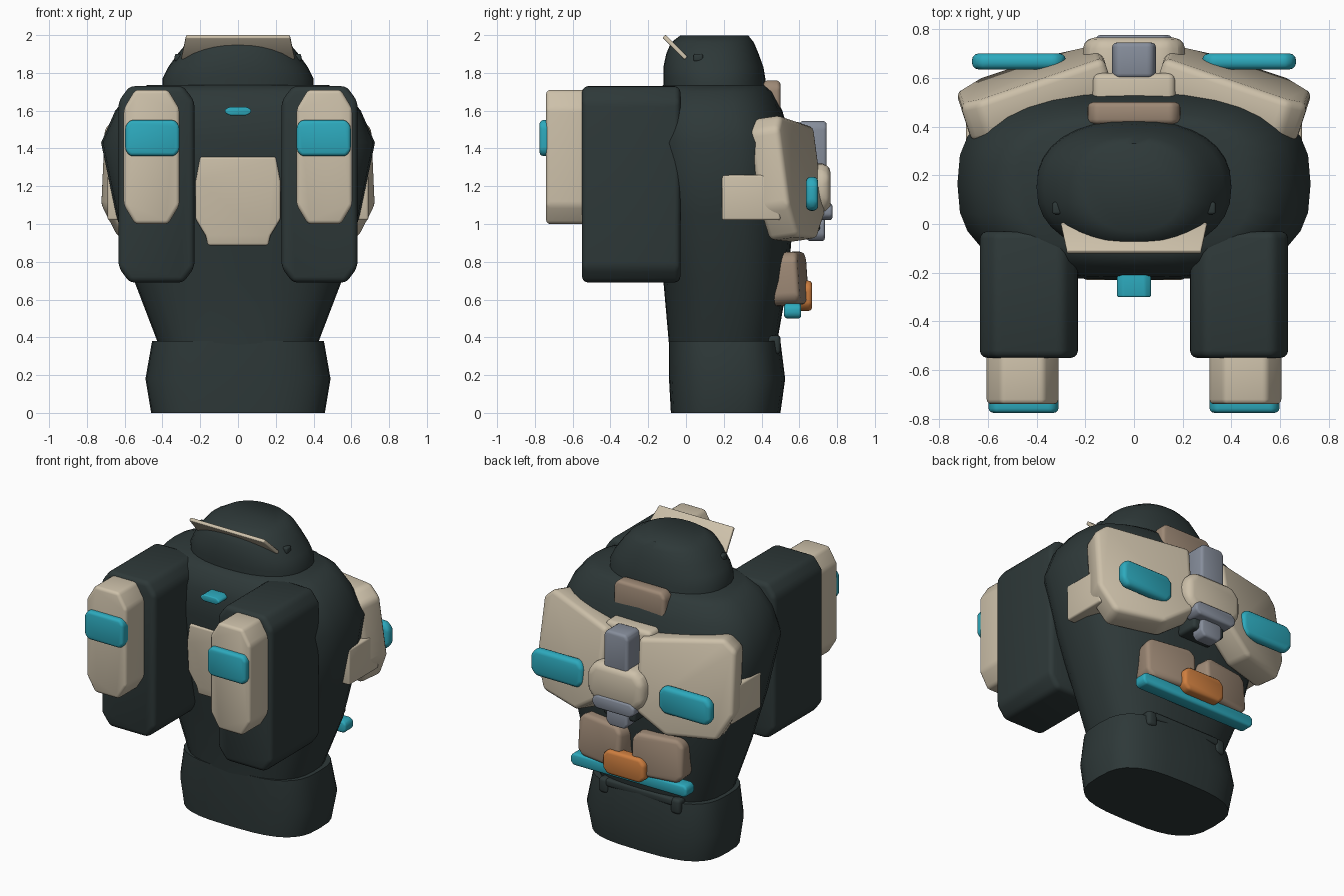
import bpy, bmesh, math
from mathutils import Matrix, Vector

cube = bpy.data.objects.get("Cube")
if cube:
    bpy.data.objects.remove(cube, do_unlink=True)


def material(name, rgb):
    m = bpy.data.materials.new(name)
    m.use_nodes = True
    m.diffuse_color = (*rgb, 1)
    bsdf = m.node_tree.nodes["Principled BSDF"]
    bsdf.inputs["Base Color"].default_value = (*rgb, 1)
    bsdf.inputs["Roughness"].default_value = 0.6
    return m


DARK = material("dark_slate", (0.027, 0.040, 0.040))
CREAM = material("cream", (0.61, 0.53, 0.40))
TEAL = material("teal", (0.026, 0.40, 0.51))
BROWN = material("brown", (0.34, 0.25, 0.18))
ORANGE = material("orange", (0.62, 0.21, 0.05))
GREY = material("steel_grey", (0.24, 0.27, 0.33))


def finish(bm, name, mat, bevel=0, angle=35):
    bmesh.ops.recalc_face_normals(bm, faces=bm.faces)
    mesh = bpy.data.meshes.new(name)
    bm.to_mesh(mesh)
    bm.free()
    mesh.materials.append(mat)
    ob = bpy.data.objects.new(name, mesh)
    bpy.context.collection.objects.link(ob)
    bpy.ops.object.select_all(action='DESELECT')
    ob.select_set(True)
    bpy.context.view_layer.objects.active = ob
    if bevel:
        mod = ob.modifiers.new("rounded_edges", 'BEVEL')
        mod.width, mod.segments, mod.limit_method = bevel, 3, 'ANGLE'
        mod.angle_limit = math.radians(20)
        bpy.ops.object.modifier_apply(modifier=mod.name)
    bpy.ops.object.shade_smooth_by_angle(angle=math.radians(angle))
    return ob


def loft(name, mat, rings, power, segments=32):
    """Stack of rounded cross-sections: (z, half width, front y, back y)."""
    bm = bmesh.new()
    loops = []
    for z, hx, y0, y1 in rings:
        loop = []
        for i in range(segments):
            a = math.tau * i / segments
            c, s = math.cos(a), math.sin(a)
            x = math.copysign(abs(c) ** (2 / power), c) * hx
            y = math.copysign(abs(s) ** (2 / power), s) * (y1 - y0) / 2
            loop.append(bm.verts.new((x, (y0 + y1) / 2 + y, z)))
        loops.append(loop)
    for a, b in zip(loops, loops[1:]):
        for i in range(segments):
            j = (i + 1) % segments
            bm.faces.new((a[i], a[j], b[j], b[i]))
    bm.faces.new(loops[0])
    bm.faces.new(loops[-1])
    return finish(bm, name, mat, angle=50)


def plate(name, mat, outline, depth, matrix, bevel, flip=1):
    """Outline in x/z, thickened along y, placed by matrix, flipped in x."""
    bm = bmesh.new()
    rows = [[bm.verts.new((x, y, z)) for x, z in outline] for y in (-depth / 2, depth / 2)]
    n = len(outline)
    for i in range(n):
        j = (i + 1) % n
        bm.faces.new((rows[0][i], rows[0][j], rows[1][j], rows[1][i]))
    bm.faces.new(rows[0])
    bm.faces.new(rows[1])
    bm.transform(Matrix.Diagonal((flip, 1, 1, 1)) @ matrix)
    return finish(bm, name, mat, bevel)


def block(name, mat, x, y, z, cut=(0, 0), bevel=0.02, flip=1, turn=0, lean=0):
    """Box from ranges, with optional chamfered corners and rotation."""
    w, h = (x[1] - x[0]) / 2, (z[1] - z[0]) / 2
    cx, cz = cut
    if cx:
        outline = [(w - cx, -h), (w, cz - h), (w, h - cz), (w - cx, h),
                   (cx - w, h), (-w, h - cz), (-w, cz - h), (cx - w, -h)]
    else:
        outline = [(w, -h), (w, h), (-w, h), (-w, -h)]
    centre = Vector((sum(x) / 2, sum(y) / 2, sum(z) / 2))
    matrix = (Matrix.Translation(centre) @ Matrix.Rotation(math.radians(turn), 4, 'Z')
              @ Matrix.Rotation(math.radians(lean), 4, 'X'))
    return plate(name, mat, outline, y[1] - y[0], matrix, bevel, flip)


# Body
loft("waist", DARK, [(0, .46, -.08, .50), (.18, .49, -.09, .525),
                     (.38, .455, -.09, .50)], 3)
loft("torso", DARK, [(.36, .42, -.09, .48), (.7, .55, -.12, .54), (1.05, .645, -.19, .57),
                     (1.43, .725, -.23, .56), (1.6, .65, -.22, .51),
                     (1.7, .57, -.17, .46), (1.735, .48, -.12, .42)], 2.7)
loft("head", DARK, [(1.7, .40, -.12, .43), (1.77, .40, -.12, .42), (1.83, .37, -.12, .41),
                    (1.9, .32, -.105, .385), (1.96, .27, -.08, .36), (1.998, .2, -.03, .33)], 2.3)

# Head visor and chest details
visor = [(-.30, -.085), (.30, -.085), (.275, .08), (-.275, .08)]
plate("visor", CREAM, visor, .022, Matrix.Translation((0, -.06, 1.938))
      @ Matrix.Rotation(math.radians(45), 4, 'X'), .006)
block("chest_light", TEAL, (-.07, .07), (-.30, -.19), (1.575, 1.62), (.025, .015), .01)
belly = [(-.16, -.24), (.16, -.24), (.17, -.19), (.225, -.10), (.225, .10),
         (.20, .23), (-.20, .23), (-.225, .10), (-.225, -.10), (-.17, -.19)]
plate("belly_plate", CREAM, belly, .14, Matrix.Translation((0, -.145, 1.13))
      @ Matrix.Rotation(math.radians(4), 4, 'X'), .012)

# Mirrored parts: forward arms, back wings, pouches
wing = [(-.31, .27), (.23, .33), (.31, .26), (.31, -.15), (.21, -.32), (-.12, -.33), (-.31, -.2)]
for side, f in (("left", 1), ("right", -1)):
    block(side + "_arm", DARK, (.23, .633), (-.55, -.03), (.69, 1.73), (.06, .08), .03, f)
    block(side + "_arm_cap", CREAM, (.31, .605), (-.74, -.5), (1.0, 1.71), (.06, .10), .02, f)
    block(side + "_arm_light", TEAL, (.31, .597), (-.775, -.70), (1.36, 1.55), (.025, .03), .018, f)
    plate(side + "_wing", CREAM, wing, .17, Matrix.Translation((.405, .54, 1.24))
          @ Matrix.Rotation(math.radians(-18), 4, 'Z')
          @ Matrix.Rotation(math.radians(8), 4, 'X'), .03, f)
    block(side + "_wing_light", TEAL, (.28, .665), (.635, .70), (1.07, 1.25), (.035, .04), .025, f)
    block(side + "_side_plate", CREAM, (.50, .69), (.19, .5), (1.02, 1.26), bevel=.012, flip=f)
    block(side + "_pouch", BROWN, (.03, .38), (.46, .62), (.57, .85), (.04, .04), .025, f, -9, 4)
    block(side + "_belt_clip", DARK, (.23, .30), (.42, .50), (.31, .41), bevel=.02, flip=f)
    block(side + "_ear_stud", DARK, (.29, .335), (.04, .09), (1.86, 1.90), bevel=.01, flip=f)

# Spine assembly
block("neck_pouch", BROWN, (-.19, .19), (.41, .50), (1.56, 1.76), (.03, .035), .02)
block("collar_bar", CREAM, (-.28, .28), (.42, .47), (1.50, 1.60), (.03, .03), .012)
block("spine_mount", CREAM, (-.17, .17), (.45, .62), (1.38, 1.54), bevel=.03)
block("spine_column", GREY, (-.09, .09), (.60, .745), (1.27, 1.545), (.02, .03), .02)
block("spine_boss", CREAM, (-.21, .21), (.5, .765), (1.05, 1.32), (.06, .07), .055)
block("spine_core", DARK, (-.12, .12), (.55, .71), (.96, 1.08), bevel=.02)
block("spine_bar", GREY, (-.155, .155), (.66, .775), (1.02, 1.11), (.03, .025), .014)
block("spine_tip", GREY, (-.08, .08), (.64, .735), (.91, 1.04), (.025, .03), .014)

# Lower back
block("lower_light", TEAL, (-.43, .43), (.52, .61), (.50, .58), (.02, .02), .014)
block("buckle", ORANGE, (-.155, .155), (.59, .668), (.54, .70), (.035, .035), .02)
block("belt_bar", DARK, (-.25, .25), (.42, .50), (.36, .41), bevel=.015)
